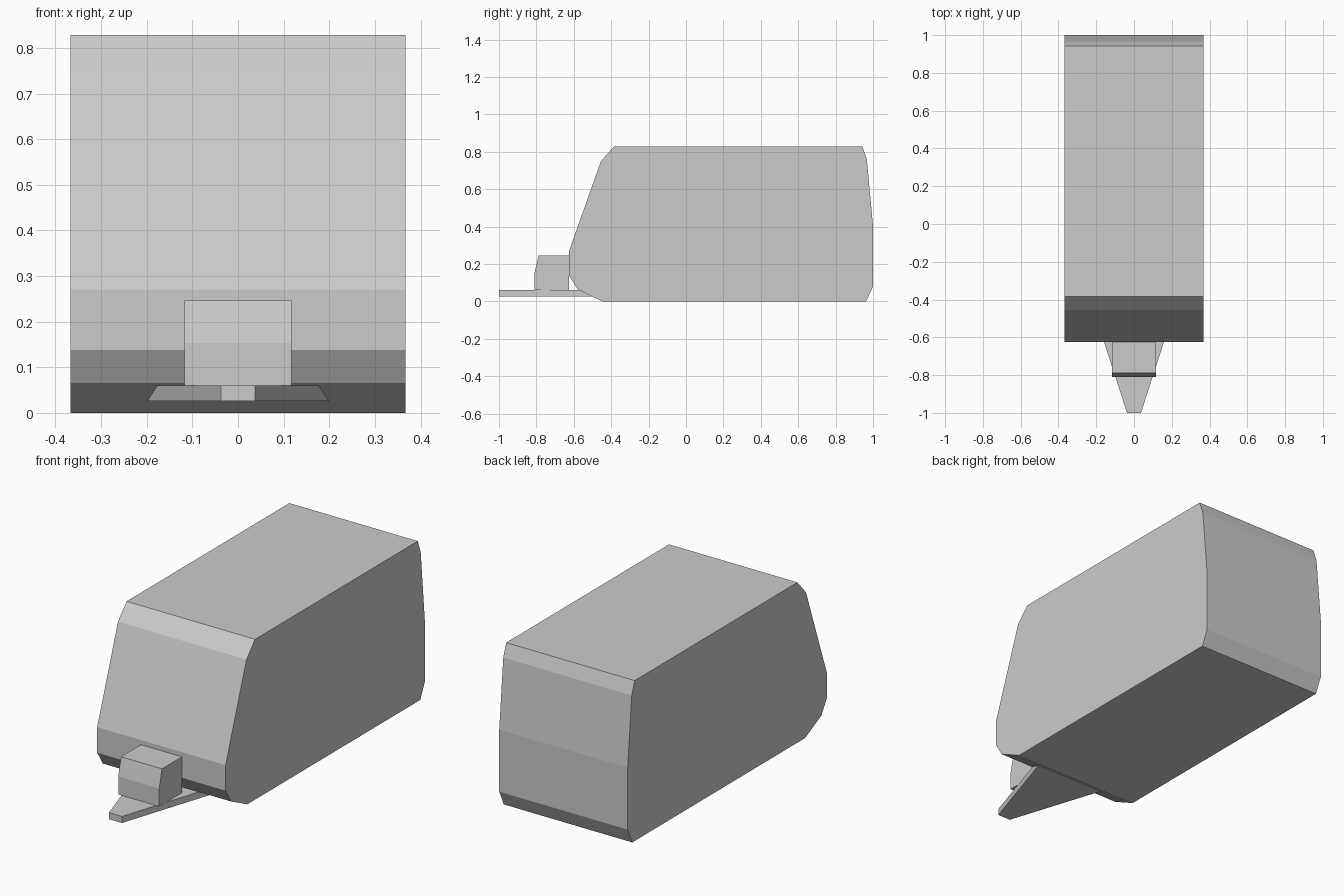
import bpy
import bmesh
from mathutils import Vector

if "Cube" in bpy.data.objects:
    bpy.data.objects.remove(bpy.data.objects["Cube"])


def prism(name, outline, direction):
    """Extrude a closed outline of 3D points along a direction."""
    bm = bmesh.new()
    face = bm.faces.new([bm.verts.new(p) for p in outline])
    ext = bmesh.ops.extrude_face_region(bm, geom=[face])
    verts = [v for v in ext["geom"] if isinstance(v, bmesh.types.BMVert)]
    bmesh.ops.translate(bm, verts=verts, vec=Vector(direction))
    bmesh.ops.recalc_face_normals(bm, faces=bm.faces)
    mesh = bpy.data.meshes.new(name)
    bm.to_mesh(mesh)
    bm.free()
    obj = bpy.data.objects.new(name, mesh)
    bpy.context.collection.objects.link(obj)
    return obj


def side_prism(name, profile, half_width):
    """Extrude a (y, z) side profile symmetrically across x."""
    return prism(name, [(-half_width, y, z) for y, z in profile],
                 (2 * half_width, 0, 0))


# Trailer body: rounded side profile
side_prism("trailer_body", [
    (-0.448, 0), (-0.58, 0.065), (-0.625, 0.138), (-0.625, 0.27),
    (-0.455, 0.75), (-0.385, 0.828), (0.943, 0.828), (0.967, 0.76),
    (1.0, 0.40), (1.0, 0.08), (0.963, 0)], 0.367)

# Storage box in front of the body
side_prism("front_box", [
    (-0.81, 0.06), (-0.81, 0.153), (-0.788, 0.246),
    (-0.625, 0.246), (-0.625, 0.06)], 0.117)

# Tapered drawbar, running back into the body
prism("drawbar", [
    (-0.037, -1.0, 0.026), (0.037, -1.0, 0.026),
    (0.212, -0.46, 0.026), (-0.212, -0.46, 0.026)], (0, 0, 0.034))
